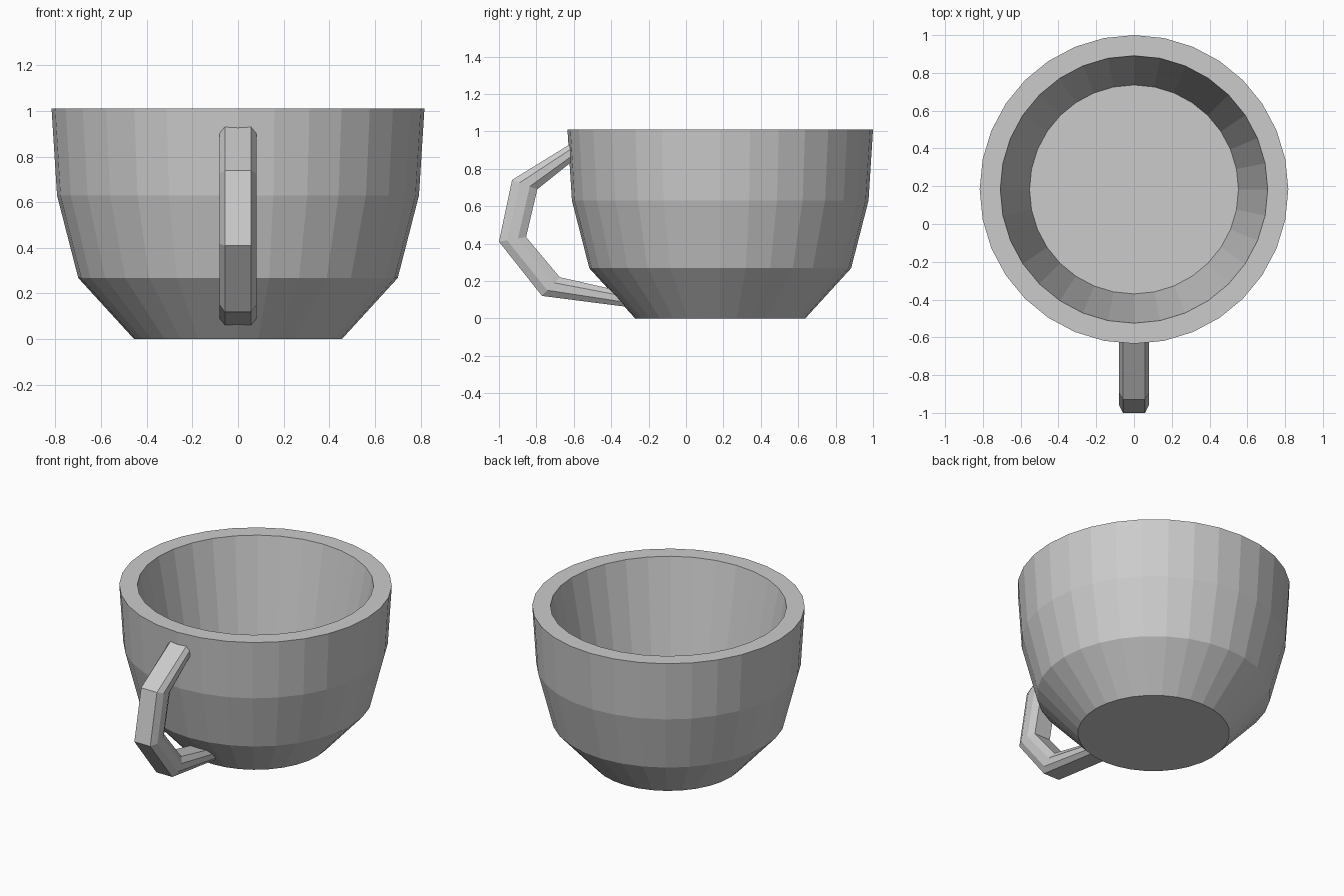
import bpy, bmesh
from math import sin, cos, pi

if "Cube" in bpy.data.objects:
    bpy.data.objects.remove(bpy.data.objects["Cube"])

SIDES = 32
CENTRE_Y = 0.183


def make_object(name, bm):
    bmesh.ops.recalc_face_normals(bm, faces=bm.faces[:])
    mesh = bpy.data.meshes.new(name)
    bm.to_mesh(mesh)
    bm.free()
    obj = bpy.data.objects.new(name, mesh)
    bpy.context.collection.objects.link(obj)
    return obj


def skin(bm, rings):
    """Bridge successive vertex rings and cap both ends."""
    loops = [[bm.verts.new(p) for p in ring] for ring in rings]
    n = len(loops[0])
    for a, b in zip(loops, loops[1:]):
        for i in range(n):
            j = (i + 1) % n
            bm.faces.new((a[i], a[j], b[j], b[i]))
    bm.faces.new(loops[0])
    bm.faces.new(loops[-1])


# Cup body: outer wall up, over the rim, down to the inside floor (radius, z)
profile = [(0.455, 0), (0.70, 0.268), (0.793, 0.63), (0.817, 1.01),
           (0.708, 1.01), (0.553, 0.18)]
bm = bmesh.new()
skin(bm, [[(r * sin(2 * pi * i / SIDES),
            CENTRE_Y + r * cos(2 * pi * i / SIDES), z)
           for i in range(SIDES)] for r, z in profile])
make_object("cup_body", bm)

# Handle: bevelled bar through (outer y, z) and (inner y, z) pairs
stations = [((-0.58, 0.956), (-0.58, 0.862)),
            ((-0.93, 0.74), (-0.795, 0.69)),
            ((-1.00, 0.41), (-0.855, 0.435)),
            ((-0.77, 0.12), (-0.675, 0.22)),
            ((-0.28, 0.057), (-0.30, 0.135))]
# Cross-section: half width, fraction from outer to inner edge
half = [(0.058, 0), (0.08, 0.3), (0.08, 0.7), (0.058, 1)]
section = half + [(-x, t) for x, t in reversed(half)]
bm = bmesh.new()
skin(bm, [[(x, o[0] + (n[0] - o[0]) * t, o[1] + (n[1] - o[1]) * t)
           for x, t in section] for o, n in stations])
make_object("handle", bm)
